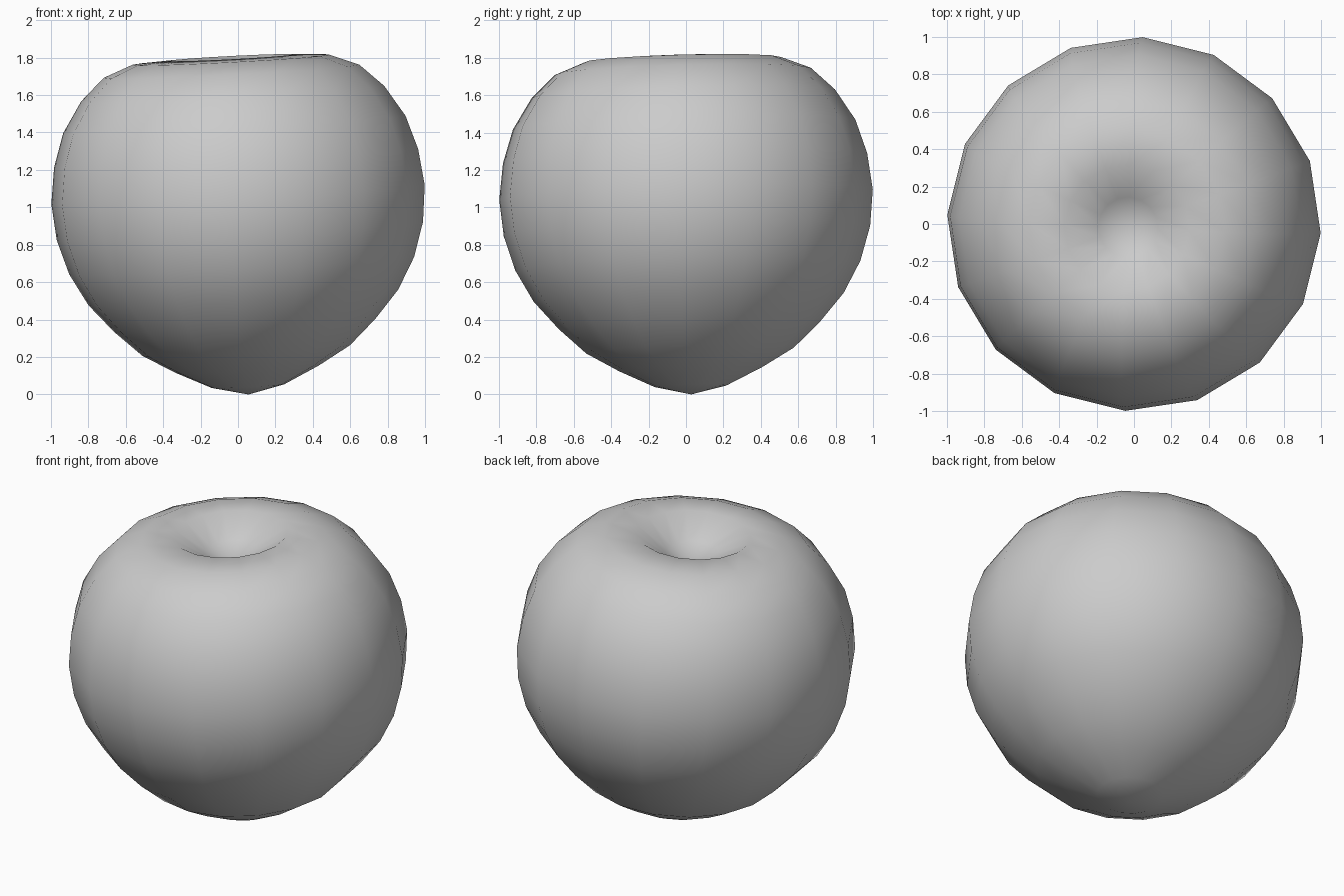
import bpy, bmesh, math
from mathutils import Matrix

if "Cube" in bpy.data.objects:
    bpy.data.objects.remove(bpy.data.objects["Cube"])

SIDES = 16
MID = 1.07  # height of the widest ring

# Rings (radius, height) from above the bottom tip up into the top dimple
profile = [(0.195, 0.045), (0.383, 0.135), (0.556, 0.235), (0.70, 0.37),
           (0.83, 0.52), (0.924, 0.69), (0.981, 0.875), (1.0, 1.07),
           (0.975, 1.265), (0.917, 1.445), (0.812, 1.61), (0.685, 1.73),
           (0.527, 1.792), (0.335, 1.803), (0.16, 1.69)]

# Fruit body: lathed rings closed by a tip below and a dimple above
bm = bmesh.new()
bottom = bm.verts.new((0, 0, -MID))
top = bm.verts.new((0, 0, 1.62 - MID))
rings = []
for r, z in profile:
    rings.append([bm.verts.new((r * math.cos(2 * math.pi * i / SIDES),
                                r * math.sin(2 * math.pi * i / SIDES), z - MID))
                  for i in range(SIDES)])
for i in range(SIDES):
    j = (i + 1) % SIDES
    bm.faces.new((bottom, rings[0][j], rings[0][i]))
    bm.faces.new((top, rings[-1][i], rings[-1][j]))
    for a, b in zip(rings, rings[1:]):
        bm.faces.new((a[i], a[j], b[j], b[i]))
for f in bm.faces:
    f.smooth = True

# Slight lean to the left and front, then stand it on the floor
lean = (Matrix.Rotation(math.radians(1.5), 4, 'X')
        @ Matrix.Rotation(math.radians(-3), 4, 'Y')
        @ Matrix.Rotation(math.radians(-2.7), 4, 'Z'))
bm.transform(lean)
low = min(v.co.z for v in bm.verts)
bm.transform(Matrix.Translation((0, 0, -low)))
bm.normal_update()

mesh = bpy.data.meshes.new("fruit_body")
bm.to_mesh(mesh)
bm.free()
fruit = bpy.data.objects.new("fruit_body", mesh)
bpy.context.collection.objects.link(fruit)
